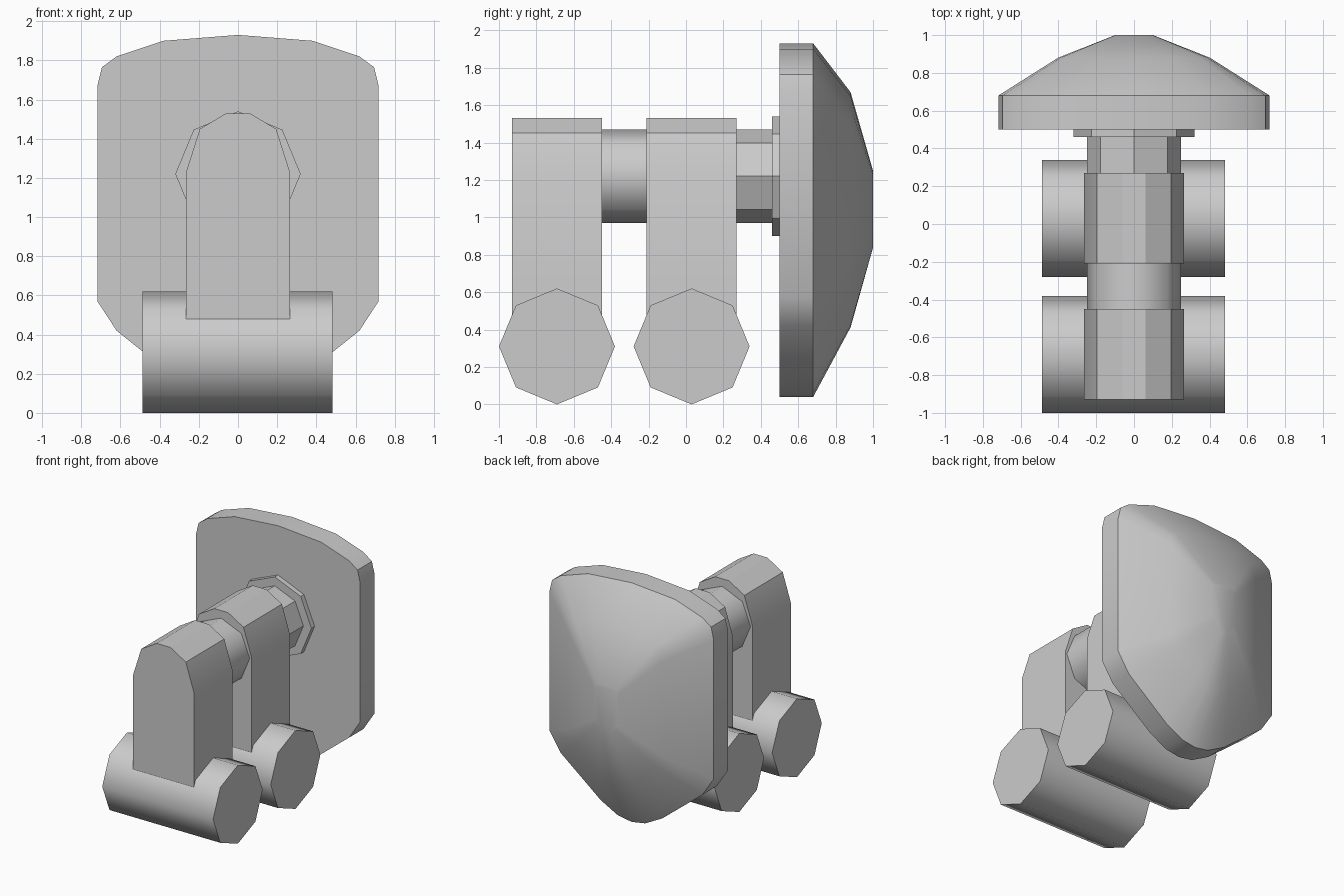
import bpy, bmesh
from math import radians, sin, cos, pi

if "Cube" in bpy.data.objects:
    bpy.data.objects.remove(bpy.data.objects["Cube"])


def loft(name, rings, angle):
    """Skin a list of equal-length closed rings, cap both ends."""
    bm = bmesh.new()
    loops = [[bm.verts.new(p) for p in ring] for ring in rings]
    n = len(loops[0])
    for a, b in zip(loops, loops[1:]):
        for i in range(n):
            bm.faces.new((a[i], a[(i + 1) % n], b[(i + 1) % n], b[i]))
    bm.faces.new(loops[0])
    bm.faces.new(loops[-1])
    bmesh.ops.recalc_face_normals(bm, faces=bm.faces)
    mesh = bpy.data.meshes.new(name)
    bm.to_mesh(mesh)
    bm.free()
    obj = bpy.data.objects.new(name, mesh)
    bpy.context.collection.objects.link(obj)
    if angle:
        bpy.ops.object.select_all(action='DESELECT')
        obj.select_set(True)
        bpy.context.view_layer.objects.active = obj
        bpy.ops.object.shade_smooth_by_angle(angle=radians(angle))
    return obj


def octagon(r):
    return [(r * cos(i * pi / 4), r * sin(i * pi / 4)) for i in range(8)]


def along_y(profile, y, z=0.0):
    return [(px, y, pz + z) for px, pz in profile]


def mirrored(half):
    """Complete a right-hand (x, z) outline to a closed symmetric one."""
    return half + [(-x, z) for x, z in reversed(half) if x > 0]


# Two legs, each a round-topped strap over a cross roller
strap = mirrored([(0.06, 1.53), (0.195, 1.45), (0.265, 1.23), (0.265, 0.42)])
for label, y in (("front", -0.69), ("rear", 0.03)):
    loft(label + "_roller",
         [[(x, y + a, 0.31 + b) for a, b in octagon(0.31)] for x in (-0.487, 0.482)], 50)
    loft(label + "_strap",
         [along_y(strap, y - 0.24), along_y(strap, y + 0.24)], 30)

# Shaft joining the straps, then the faceted neck and collar at the plate
for name, r, y0, y1, angle in (("shaft", 0.25, -0.47, -0.19, 50),
                               ("neck", 0.25, 0.25, 0.47, 0),
                               ("collar", 0.32, 0.46, 0.51, 0)):
    loft(name, [along_y(octagon(r), y, 1.22) for y in (y0, y1)], angle)

# Shield-shaped plate with domed back
outline = mirrored([(0, 1.93), (0.38, 1.90), (0.62, 1.82), (0.695, 1.765), (0.718, 1.67),
                    (0.718, 0.57), (0.62, 0.42), (0.27, 0.14), (0.12, 0.06)]) 
outline.insert(9, (0, 0.04))
plate_rings = [along_y(outline, 0.5), along_y(outline, 0.68)]
for y, sx, up, down in ((0.88, 0.56, 0.705, 0.63), (1.0, 0.14, 0.23, 0.205)):
    plate_rings.append([(x * sx, y, 1.045 + (z - 1.045) * (up if z > 1.045 else down))
                        for x, z in outline])
loft("domed_plate", plate_rings, 35)
